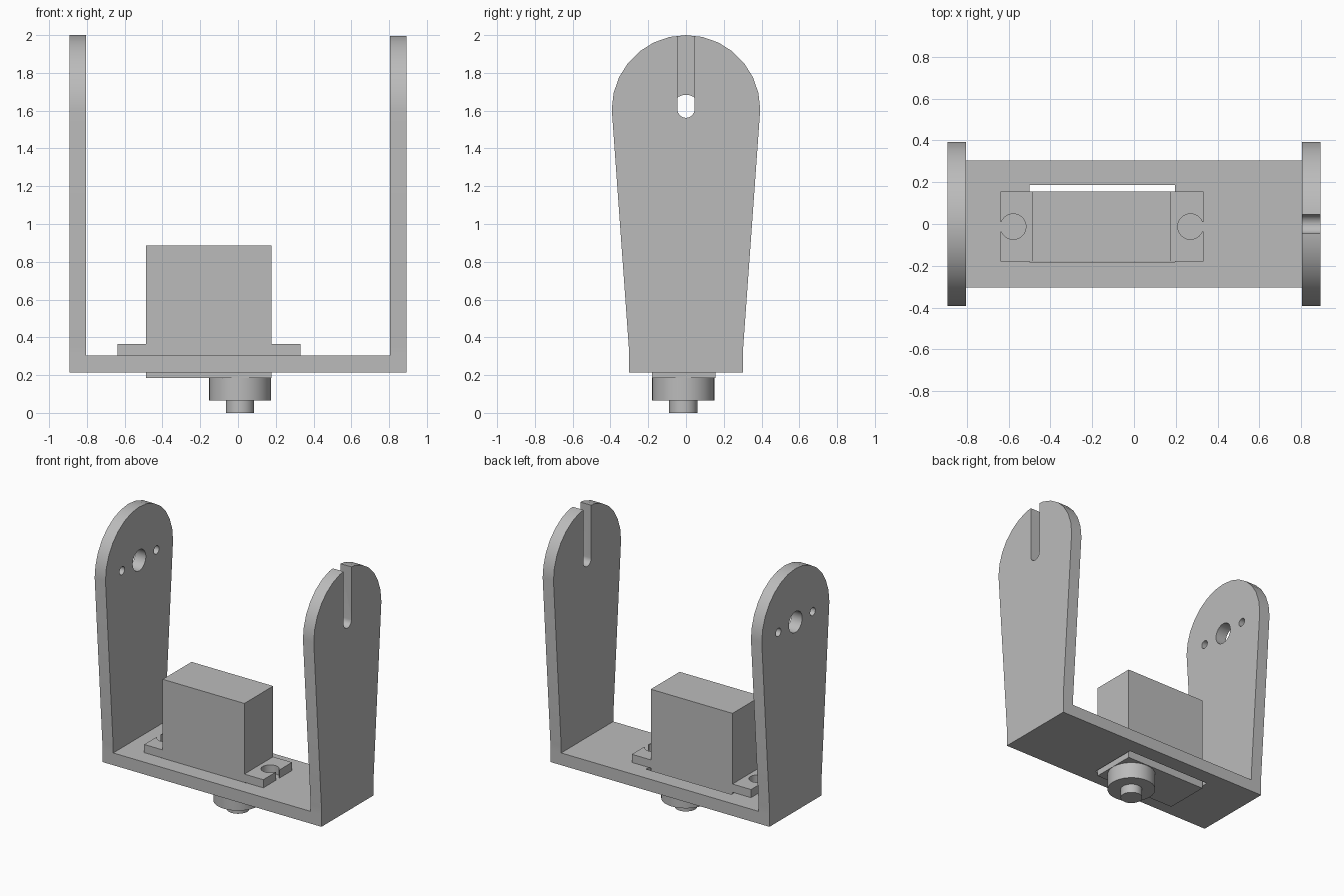
import bpy, bmesh
from math import pi, sin, cos
from mathutils import Matrix, Vector

cube = bpy.data.objects.get("Cube")
if cube:
    bpy.data.objects.remove(cube, do_unlink=True)

grey = bpy.data.materials.new("plain grey")
grey.use_nodes = True
grey.diffuse_color = (0.5, 0.5, 0.5, 1)
grey.node_tree.nodes["Principled BSDF"].inputs["Base Color"].default_value = (0.5, 0.5, 0.5, 1)


def finish(name, bm):
    bmesh.ops.recalc_face_normals(bm, faces=bm.faces)
    mesh = bpy.data.meshes.new(name)
    bm.to_mesh(mesh)
    bm.free()
    mesh.materials.append(grey)
    ob = bpy.data.objects.new(name, mesh)
    bpy.context.collection.objects.link(ob)
    return ob


def box(name, x, y, z):
    """Box from (low, high) ranges."""
    bm = bmesh.new()
    bmesh.ops.create_cube(bm, size=1)
    for v in bm.verts:
        v.co = [(r[0] + r[1]) / 2 + c * (r[1] - r[0]) for r, c in zip((x, y, z), v.co)]
    return finish(name, bm)


def cylinder(name, centre, radius, depth, axis="Z", sides=32):
    bm = bmesh.new()
    turn = Matrix.Rotation(pi / 2, 4, "Y") if axis == "X" else Matrix()
    bmesh.ops.create_cone(bm, cap_ends=True, segments=sides, radius1=radius, radius2=radius,
                          depth=depth, matrix=Matrix.Translation(centre) @ turn)
    return finish(name, bm)


def combine(target, operation, others):
    """Apply booleans to the target and remove the other solids."""
    for other in others:
        mod = target.modifiers.new("solid", "BOOLEAN")
        mod.operation, mod.solver, mod.object = operation, "EXACT", other
        bpy.context.view_layer.objects.active = target
        bpy.ops.object.modifier_apply(modifier=mod.name)
        bpy.data.objects.remove(other, do_unlink=True)


# Bracket dimensions
LEFT, RIGHT, THICK = 0.892, -0.892, 0.088
BOTTOM, FLOOR, HALF = 0.215, 0.305, 0.303
PIVOT, ROUND = 1.607, 0.393


def arm(name, x):
    """Tapered upright with a round top."""
    outline = [(-HALF, 0.35), (-HALF, BOTTOM), (HALF, BOTTOM), (HALF, 0.35)]
    steps = 14
    outline += [(ROUND * cos(pi * i / steps), PIVOT + ROUND * sin(pi * i / steps))
                for i in range(steps + 1)]
    bm = bmesh.new()
    face = bm.faces.new([bm.verts.new((x, y, z)) for y, z in outline])
    new = bmesh.ops.extrude_face_region(bm, geom=[face])["geom"]
    bmesh.ops.translate(bm, vec=Vector((THICK, 0, 0)),
                        verts=[v for v in new if isinstance(v, bmesh.types.BMVert)])
    return finish(name, bm)


# Left arm with an open slot
left_arm = arm("left_arm", LEFT - THICK)
combine(left_arm, "DIFFERENCE", [
    cylinder("slot_end", (LEFT, 0, PIVOT), 0.045, 0.5, "X"),
    box("slot", (0.7, 1.1), (-0.045, 0.045), (PIVOT, 2.2))])

# Right arm with a pivot hole and two screw holes
right_arm = arm("right_arm", RIGHT)
combine(right_arm, "DIFFERENCE", [
    cylinder("hole", (RIGHT, y, PIVOT), r, 0.5, "X", 24)
    for y, r in ((0, 0.077), (0.2, 0.03), (-0.2, 0.03))])

# Floor joined to the arms, with an opening for the motor
bracket = box("bracket", (RIGHT, LEFT), (-HALF, HALF), (BOTTOM, FLOOR))
combine(bracket, "UNION", [left_arm, right_arm])
combine(bracket, "DIFFERENCE", [
    box("opening", (-0.5, 0.195), (-0.182, 0.187), (0.1, 0.4))])

# Motor flange with notched screw holes
MY = (-0.18, 0.155)
flange = box("flange", (-0.638, 0.332), MY, (FLOOR, 0.365))
for x, side in ((-0.578, -1), (0.27, 1)):
    tip = x + side * 0.15
    combine(flange, "DIFFERENCE", [
        cylinder("screw_hole", (x, -0.0125, 0.33), 0.061, 0.3),
        box("notch", (min(x, tip), max(x, tip)), (-0.035, 0.01), (0.2, 0.5))])

# Motor case with its gear boss and output shaft
motor = box("motor", (-0.487, 0.178), MY, (0.185, 0.885))
combine(motor, "UNION", [
    flange,
    cylinder("gear_boss", (0.011, -0.0145, 0.1325), 0.165, 0.135),
    cylinder("output_shaft", (0.011, -0.0145, 0.04), 0.075, 0.08)])

# Smooth the round walls and keep edges sharp
for ob in (bracket, motor):
    bpy.ops.object.select_all(action="DESELECT")
    ob.select_set(True)
    bpy.context.view_layer.objects.active = ob
    bpy.ops.object.shade_smooth_by_angle(angle=pi / 6)
